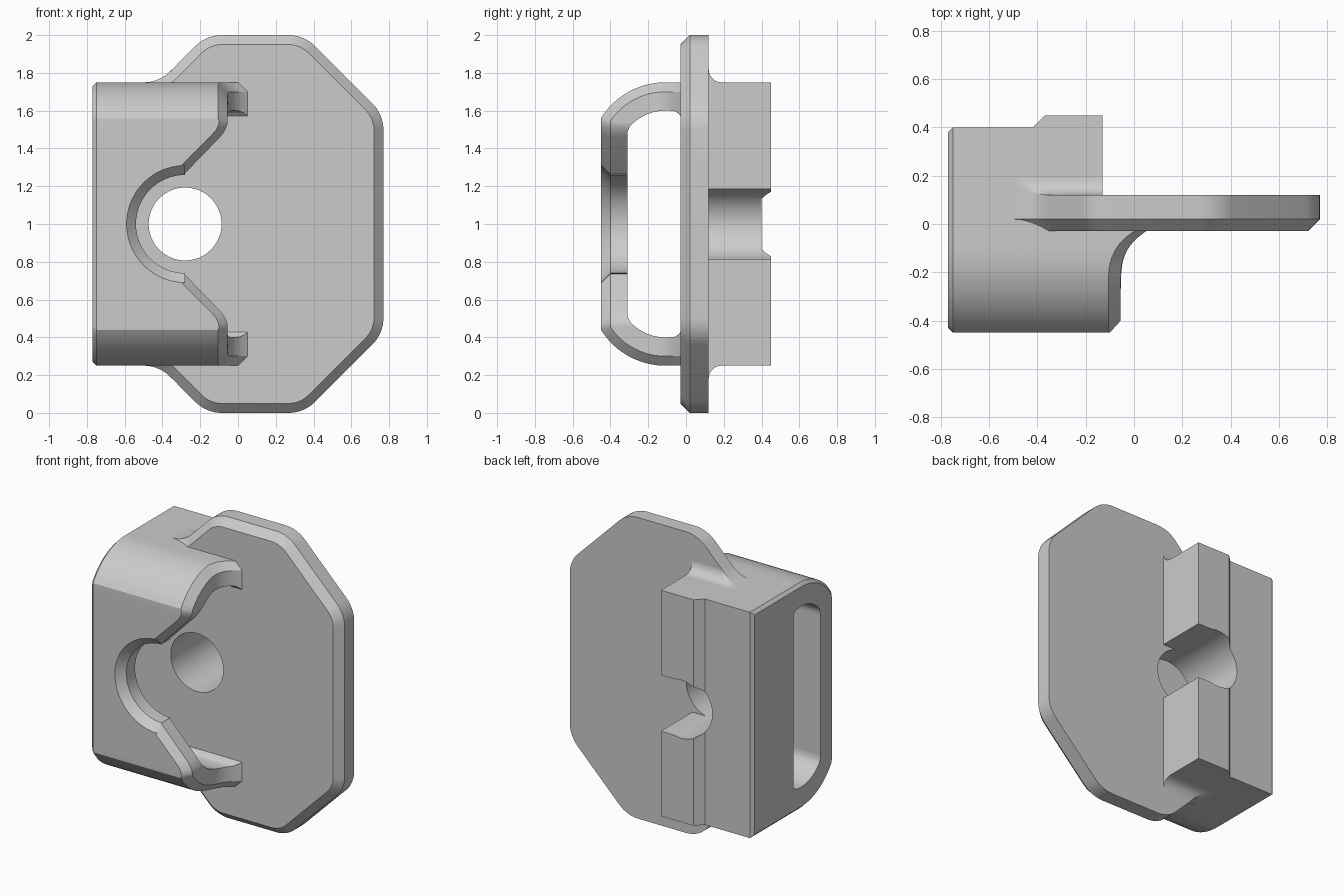
import bpy, bmesh, math
from math import sin, cos, sqrt, radians

if "Cube" in bpy.data.objects:
    bpy.data.objects.remove(bpy.data.objects["Cube"])

grey = bpy.data.materials.new("light_grey")
grey.diffuse_color = (0.6, 0.6, 0.6, 1)
grey.use_nodes = True
grey.node_tree.nodes["Principled BSDF"].inputs["Base Color"].default_value = grey.diffuse_color


def finish(name, bm):
    bmesh.ops.recalc_face_normals(bm, faces=bm.faces)
    mesh = bpy.data.meshes.new(name)
    bm.to_mesh(mesh)
    bm.free()
    mesh.materials.append(grey)
    ob = bpy.data.objects.new(name, mesh)
    bpy.context.collection.objects.link(ob)
    return ob


def loft(name, sections):
    """Skin closed sections with equal point counts and cap both ends."""
    bm = bmesh.new()
    rings = [[bm.verts.new(p) for p in s] for s in sections]
    n = len(rings[0])
    for a, b in zip(rings, rings[1:]):
        for i in range(n):
            j = (i + 1) % n
            bm.faces.new((a[i], a[j], b[j], b[i]))
    bm.faces.new(rings[0])
    bm.faces.new(rings[-1])
    return finish(name, bm)


def cut(ob, cutter):
    m = ob.modifiers.new("cut", 'BOOLEAN')
    m.operation, m.solver, m.object = 'DIFFERENCE', 'EXACT', cutter
    bpy.context.view_layer.objects.active = ob
    bpy.ops.object.modifier_apply(modifier=m.name)


def smooth(ob):
    bpy.ops.object.select_all(action='DESELECT')
    ob.select_set(True)
    bpy.context.view_layer.objects.active = ob
    bpy.ops.object.shade_smooth_by_angle(angle=radians(28))


# Plate: rounded octagon that flares into the body on the left
def outline(d):
    pts = []
    for cx, cz, a0 in ((0.57, 1.497, 0), (0.267, 1.8, 45), (-0.085, 1.8, 90)):
        for k in range(9):
            a = radians(a0 + 45 * k / 8)
            pts.append((cx + (0.2 - d) * cos(a), cz + (0.2 - d) * sin(a)))
    for k in range(9):
        a = radians(45 - 45 * k / 8)
        pts.append((-0.5 + (0.2 + d) * sin(a), 1.95 - (0.2 + d) * cos(a)))
    return pts + [(x, 2 - z) for x, z in reversed(pts)]


plate = loft("plate", [[(x, y, z) for x, z in outline(d)]
                       for y, d in ((0.12, 0), (0.02, 0), (-0.03, 0.05))])

# Rear body with stepped rail, chamfered round its left face
prof = [(-0.77, -0.0299), (-0.13, -0.0299), (-0.13, 0.45), (-0.37, 0.45), (-0.42, 0.40), (-0.77, 0.40)]
body = loft("rear_body", [[(x, y, z) for x, y in prof] for z in (0.25, 1.75)])
bm = bmesh.new()
bm.from_mesh(body.data)
edges = [e for e in bm.edges if all(v.co.x < -0.76 for v in e.verts)
         and not all(v.co.y < 0 for v in e.verts)]
bmesh.ops.bevel(bm, geom=edges, offset=0.02, segments=1, affect='EDGES')
bm.to_mesh(body.data)
bm.free()

# Round bore through plate and body, opened sideways through the rail
bore = loft("bore_cutter", [[(-0.28 + 0.193 * cos(k * math.pi / 32), y, 1 + 0.193 * sin(k * math.pi / 32))
                             for k in range(64)] for y in (-0.2, 0.7)])
slot = loft("slot_cutter", [[(x, y, z) for x, z in ((-0.28, 0.814), (0, 0.814), (0, 1.186), (-0.28, 1.186))]
                            for y in (0.12, 0.7)])
cut(plate, bore)
cut(body, bore)
cut(body, slot)
for c in (bore, slot):
    c.hide_render = True
    c.hide_set(True)

# Fillets between plate back and the rail ends, clipped by the plate outline
for side, name in ((1, "upper_fillet"), (-1, "lower_fillet")):
    secs = []
    for k in range(10):
        x = -0.5 + 0.15 * k / 8 if k < 9 else -0.13
        lim = 0.2 - sqrt(max(0.04 - (x + 0.5) ** 2, 0)) if k < 9 else 1
        sec = [(x, 0.115, 0.74), (x, 0.19, 0.74)]
        for i in range(9):
            a = radians(90 * i / 8)
            sec.append((x, 0.19 - 0.07 * sin(a), 0.75 + min(lim, 0.07 - 0.07 * cos(a))))
        sec.append((x, 0.115, sec[-1][2]))
        secs.append([(px, py, 1 + side * pz) for px, py, pz in sec])
    smooth(loft(name, secs))

# Front loop: bent wall with a keyhole edge, arms flaring into the plate
LAYERS = ((0.40, -0.45), (0.35, -0.40), (0.25, -0.31))   # bend radius, front y


def wall_y(layer, h):
    r, front = LAYERS[layer]
    return max(front, -0.11 - sqrt(r * r - (h - 0.35) ** 2)) if h > 0.35 else front


def flare(y):
    t = min(max(y + 0.21, 0), 0.18)
    return -0.055 + 0.204 - sqrt(0.204 ** 2 - t * t)


half = []     # each entry: (x, y, height above centre) for the three layers
for k in range(17):
    a = radians(90 * k / 16)
    half.append([(-0.28 - r * cos(a), LAYERS[i][1], r * sin(a)) for i, r in enumerate((0.31, 0.26, 0.26))])
for outer, inner in (((-0.295, 0.314), (-0.285, 0.264)), ((-0.14, 0.47), (-0.095, 0.46)),
                     ((-0.117, 0.497), (-0.073, 0.488)), ((-0.105, 0.52), (-0.06, 0.515)),
                     ((-0.10, 0.545), (-0.055, 0.535))):
    half.append([(x, wall_y(i, h), h) for i, (x, h) in enumerate((outer, inner, inner))])
STARTS = (32, 34.5, 48)
for k in range(13):
    p = []
    for i, (r, front) in enumerate(LAYERS):
        a = radians(STARTS[i] + (90 - STARTS[i]) * k / 12)
        y = -0.11 - r * cos(a)
        p.append((flare(y) - (0.05 if i == 0 else 0), y, 0.35 + r * sin(a)))
    half.append(p)
for y, h in ((-0.085, 0.60), (-0.06, 0.597), (-0.04, 0.585), (-0.028, 0.57)):
    x = flare(y)
    half.append([(x - 0.05, y, 0.75), (x, y, 0.70), (x, y, h)])


def ring(p, s):
    o, m, i = p
    e = [o[n] + 0.4 * (m[n] - o[n]) for n in (1, 2)]
    pts = [(-0.75, o[1], o[2]), o, m, i, (-0.77, i[1], i[2]), (-0.77, e[0], e[1])]
    return [(x, y, 1 + s * h) for x, y, h in pts]


loop = loft("front_loop", [ring(p, -1) for p in reversed(half[1:])] + [ring(p, 1) for p in half])
for ob in (plate, body, loop):
    smooth(ob)
